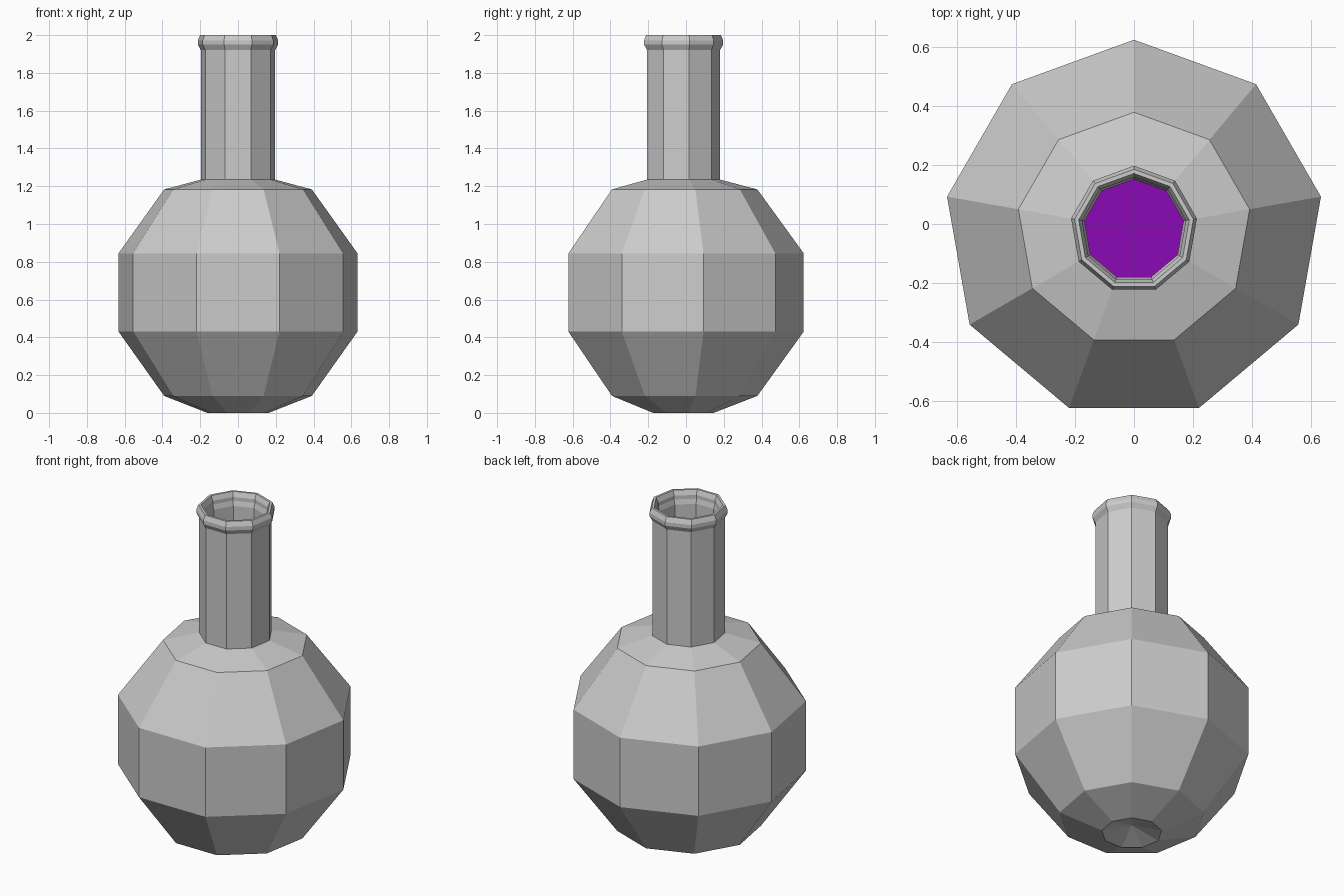
import bpy, bmesh, math

if "Cube" in bpy.data.objects:
    bpy.data.objects.remove(bpy.data.objects["Cube"])

SIDES = 9
CENTRE_Y = -0.019


def lathe(name, profile):
    """Revolve (radius, z) points into a flat-faced nine-sided solid."""
    bm = bmesh.new()
    rings = []
    for r, z in profile:
        if r == 0:
            rings.append([bm.verts.new((0, CENTRE_Y, z))] * SIDES)
            continue
        ring = []
        for i in range(SIDES):
            a = math.pi / 2 + 2 * math.pi * i / SIDES
            ring.append(bm.verts.new((r * math.cos(a), CENTRE_Y + r * math.sin(a), z)))
        rings.append(ring)
    for low, high in zip(rings, rings[1:]):
        for i in range(SIDES):
            j = (i + 1) % SIDES
            corners = list(dict.fromkeys((low[i], low[j], high[j], high[i])))
            bm.faces.new(corners)
    bmesh.ops.recalc_face_normals(bm, faces=bm.faces)
    mesh = bpy.data.meshes.new(name)
    bm.to_mesh(mesh)
    bm.free()
    obj = bpy.data.objects.new(name, mesh)
    bpy.context.collection.objects.link(obj)
    return obj


# Flask: dented base, bulb, neck and rolled lip, then back down the inner wall
outer = [(0, 0.05), (0.165, 0), (0.397, 0.09), (0.642, 0.43), (0.642, 0.845),
         (0.397, 1.183), (0.2, 1.235), (0.2, 1.922)]
lip = [(0.216, 1.95), (0.216, 1.972), (0.204, 2.0), (0.19, 2.0), (0.178, 1.972),
       (0.178, 1.95), (0.17, 1.922)]
inner = [(0.17, 1.21), (0.382, 1.155), (0.612, 0.835), (0.612, 0.44),
         (0.382, 0.118), (0.165, 0.035), (0, 0.08)]
lathe("flask", outer + lip + inner)

# Liquid filling the lower bulb
liquid = lathe("liquid", [(0, 0.085), (0.163, 0.04), (0.378, 0.123), (0.607, 0.442),
                          (0.607, 0.83), (0, 0.83)])
purple = bpy.data.materials.new("purple_liquid")
purple.diffuse_color = (0.26, 0.003, 0.46, 1)
purple.use_nodes = True
purple.node_tree.nodes["Principled BSDF"].inputs["Base Color"].default_value = purple.diffuse_color
liquid.data.materials.append(purple)
